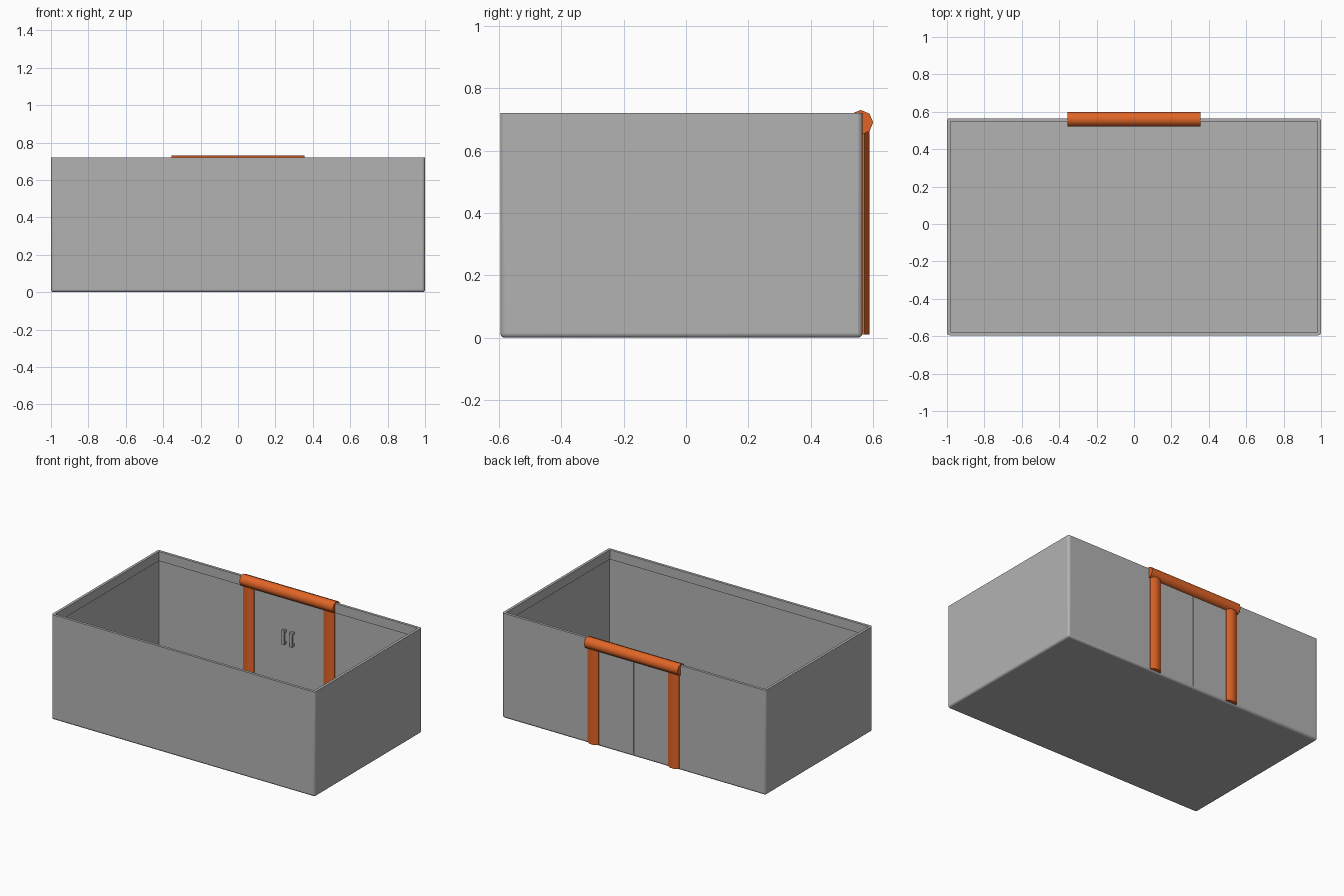
import bpy
import math
from mathutils import Matrix

cube = bpy.data.objects.get("Cube")
if cube:
    bpy.data.objects.remove(cube, do_unlink=True)


def material(name, colour):
    m = bpy.data.materials.new(name)
    m.use_nodes = True
    m.diffuse_color = (*colour, 1)
    m.node_tree.nodes["Principled BSDF"].inputs["Base Color"].default_value = (*colour, 1)
    return m


GREY = material("wall grey", (0.45, 0.45, 0.45))
ORANGE = material("frame orange", (0.75, 0.13, 0.02))


def box(name, low, high, mat=GREY):
    """Axis-aligned box between two corners."""
    bpy.ops.mesh.primitive_cube_add(size=1)
    ob = bpy.context.object
    ob.name = name
    size = [h - l for l, h in zip(low, high)]
    mid = [(h + l) / 2 for l, h in zip(low, high)]
    ob.data.transform(Matrix.Translation(mid) @ Matrix.Diagonal((*size, 1)))
    ob.data.materials.append(mat)
    return ob


def bevel(ob, width, segments=2):
    mod = ob.modifiers.new("rounded edges", "BEVEL")
    mod.width, mod.segments = width, segments


def cut(ob, cutter):
    mod = ob.modifiers.new("cut", "BOOLEAN")
    mod.operation, mod.object, mod.solver = "DIFFERENCE", cutter, "EXACT"
    cutter.hide_render = True
    cutter.hide_set(True)


def smooth(ob, degrees=50):
    bpy.ops.object.select_all(action="DESELECT")
    ob.select_set(True)
    bpy.context.view_layer.objects.active = ob
    bpy.ops.object.shade_smooth_by_angle(angle=math.radians(degrees))


def octagon_bar(name, length, matrix, spin=0):
    bpy.ops.mesh.primitive_cylinder_add(vertices=8, radius=1, depth=length)
    ob = bpy.context.object
    ob.name = name
    ob.data.transform(matrix @ Matrix.Rotation(spin, 4, "Z"))
    ob.data.materials.append(ORANGE)
    smooth(ob)
    return ob


FRONT, BACK, TOP = -0.595, 0.565, 0.72
WALL, RIM = 0.010, 0.018

# Open room: rounded shell, hollowed, with a thicker band along the top
room = box("room_shell", (-1, FRONT, 0), (1, BACK, TOP + 0.1))
bevel(room, 0.014, 3)
cut(room, box("trim_cutter", (-2, -2, TOP), (2, 2, 1)))
cut(room, box("inside_cutter", (-1 + WALL, FRONT + WALL, 0.015),
              (1 - WALL, BACK - WALL, 0.655)))
cut(room, box("rim_cutter", (-1 + RIM, FRONT + RIM, 0.6),
              (1 - RIM, BACK - RIM, 1)))

# Seam between the two door leaves, on both faces of the back wall
for side, y in (("outer", BACK), ("inner", BACK - WALL)):
    cut(room, box(side + "_seam_cutter", (-0.003, y - 0.003, 0.016),
                  (0.003, y + 0.003, 0.65)))
smooth(room, 35)

# Doorway frame: two posts and a rounded beam across the wall top
for side, x in (("left", 0.305), ("right", -0.305)):
    place = Matrix.Translation((x, 0.56, 0.34)) @ Matrix.Diagonal((0.045, 0.03, 1, 1))
    octagon_bar(side + "_post", 0.66, place, math.pi / 8)
octagon_bar("beam", 0.71, Matrix.Translation((0, 0.56, 0.69))
            @ Matrix.Rotation(math.pi / 2, 4, "Y")
            @ Matrix.Diagonal((0.04, 0.04, 1, 1)))

# Door handles on the inner face
for side, x in (("left", 0.03), ("right", -0.03)):
    parts = [box(side + "_handle_grip", (x - 0.012, 0.527, 0.34), (x + 0.012, 0.538, 0.44))]
    for end, z in (("lower", 0.35), ("upper", 0.43)):
        parts.append(box(f"{side}_handle_{end}_mount", (x - 0.01, 0.533, z - 0.009),
                         (x + 0.01, 0.557, z + 0.009)))
    for part in parts:
        bevel(part, 0.003)
        smooth(part)
